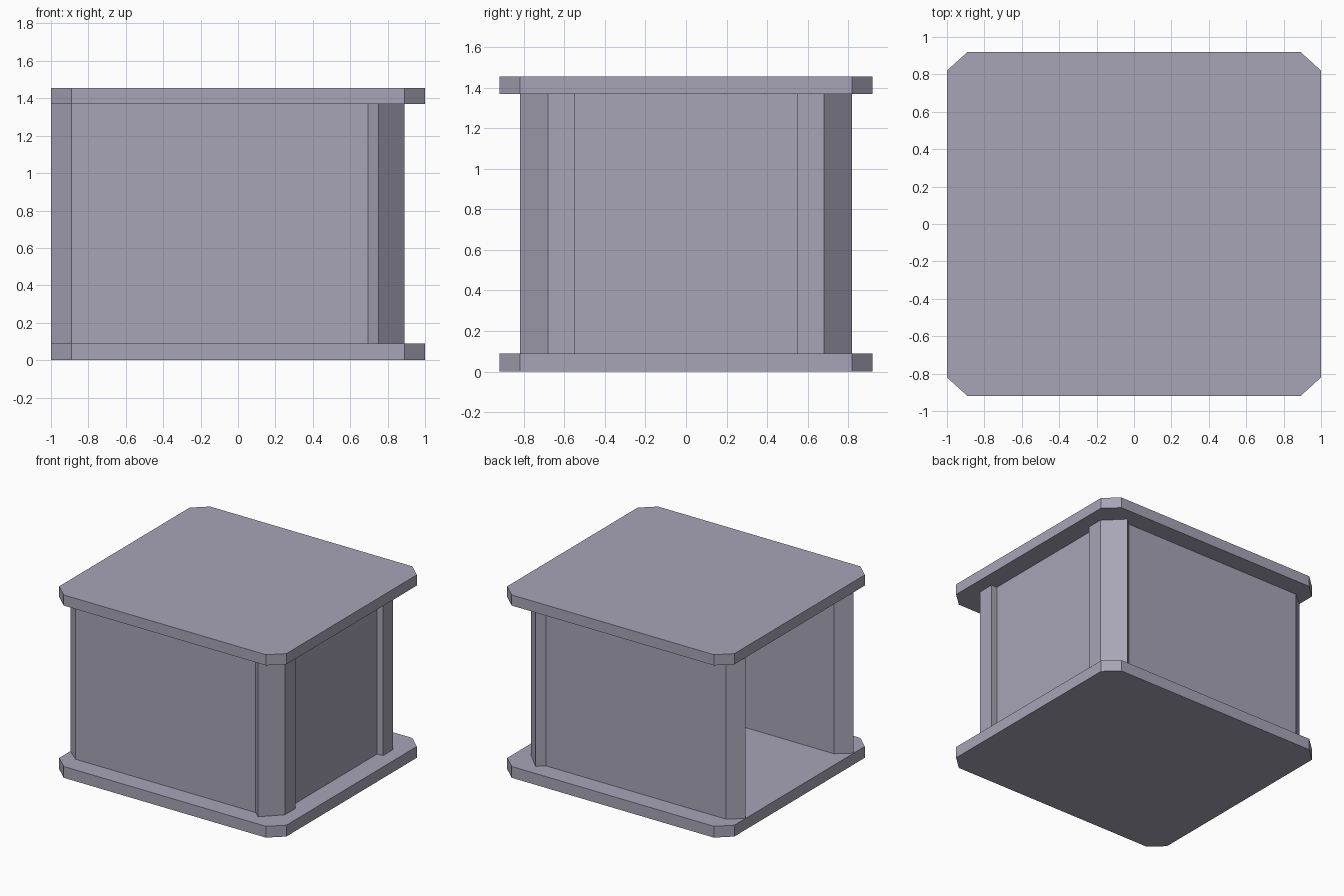
import bpy
import bmesh

old = bpy.data.objects.get("Cube")
if old:
    bpy.data.objects.remove(old, do_unlink=True)

COLOR = (0.39, 0.375, 0.47, 1.0)
mat = bpy.data.materials.new("muted lilac grey")
mat.use_nodes = True
mat.diffuse_color = COLOR
bsdf = next(n for n in mat.node_tree.nodes if n.type == "BSDF_PRINCIPLED")
bsdf.inputs["Base Color"].default_value = COLOR
bsdf.inputs["Roughness"].default_value = 0.8

FLOOR, CEILING, HEIGHT = 0.09, 1.37, 1.455


def prism(name, outline, z0, z1, side=1):
    """Extrude a plan outline upwards; side=-1 mirrors it to the back."""
    bm = bmesh.new()
    face = bm.faces.new([bm.verts.new((x, y * side, z0)) for x, y in outline])
    top = bmesh.ops.extrude_face_region(bm, geom=[face])["geom"]
    verts = [v for v in top if isinstance(v, bmesh.types.BMVert)]
    bmesh.ops.translate(bm, verts=verts, vec=(0, 0, z1 - z0))
    bmesh.ops.recalc_face_normals(bm, faces=bm.faces[:])
    mesh = bpy.data.meshes.new(name)
    bm.to_mesh(mesh)
    bm.free()
    mesh.materials.append(mat)
    obj = bpy.data.objects.new(name, mesh)
    bpy.context.collection.objects.link(obj)
    return obj


# Floor and roof slabs with clipped corners
slab = [(-0.89, -0.92), (0.89, -0.92), (1, -0.82), (1, 0.82),
        (0.89, 0.92), (-0.89, 0.92), (-1, 0.82), (-1, -0.82)]
prism("floor_slab", slab, 0, FLOOR)
prism("roof_slab", slab, CEILING, HEIGHT)

# Long walls with a pointed free end beside the opening
wall = [(-1, -0.68), (-0.89, -0.77), (0.695, -0.77),
        (0.695, -0.59), (-0.89, -0.59)]

# Corner posts, bevelled outwards and set proud of the walls
post = [(0.695, -0.77), (0.75, -0.82), (0.89, -0.68), (0.89, -0.55),
        (0.66, -0.55), (0.695, -0.59)]

for label, side in (("front", 1), ("back", -1)):
    prism(label + "_wall", wall, FLOOR, CEILING, side)
    prism(label + "_corner_post", post, FLOOR, CEILING, side)

# Recessed end wall between the posts
end = [(0.66, -0.55), (0.84, -0.55), (0.84, 0.55), (0.66, 0.55)]
prism("end_wall", end, FLOOR, CEILING)
